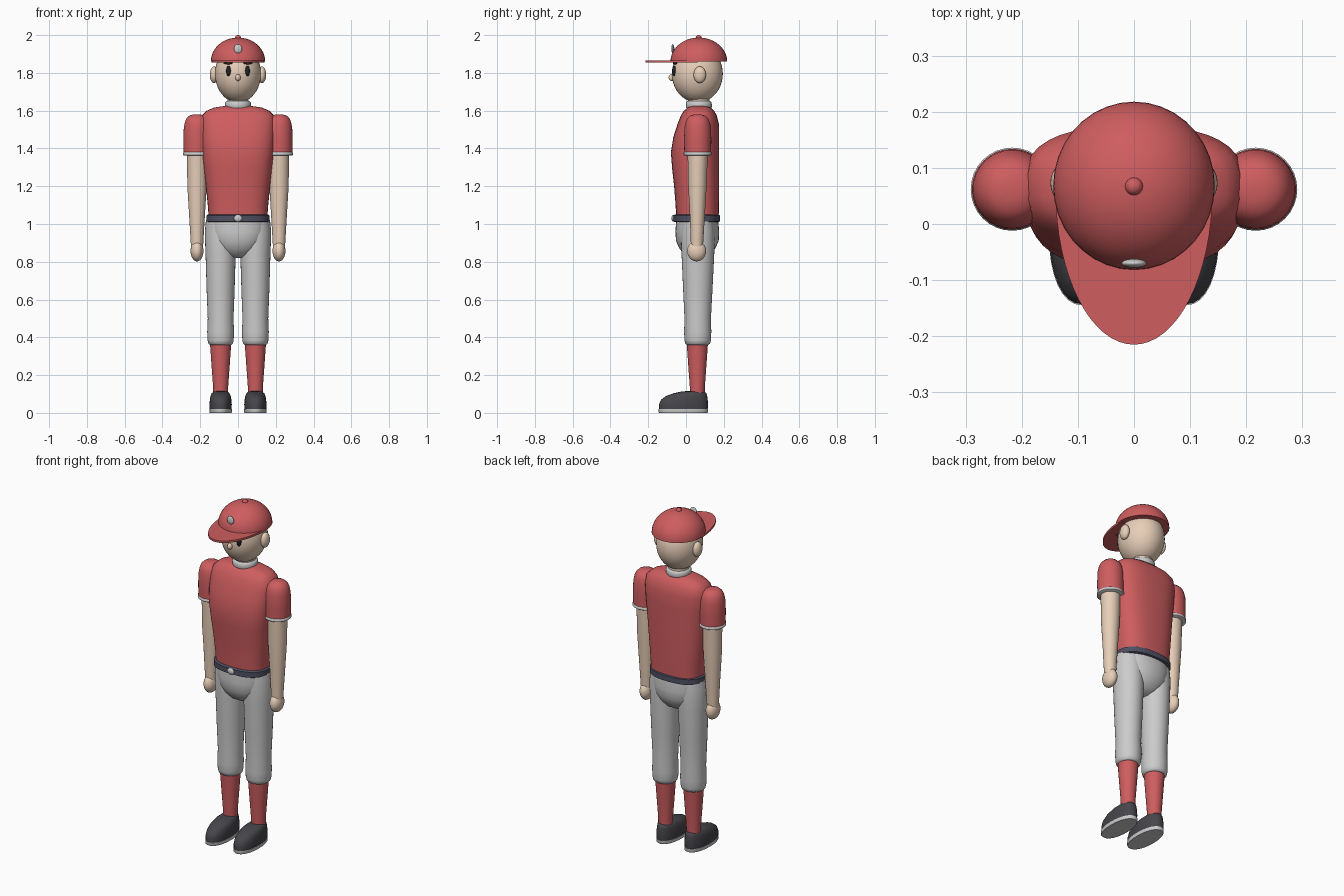
import bpy, bmesh
from math import sin, cos, pi, copysign

if "Cube" in bpy.data.objects:
    bpy.data.objects.remove(bpy.data.objects["Cube"])


def material(name, color):
    m = bpy.data.materials.new(name)
    m.diffuse_color = (*color, 1)
    m.use_nodes = True
    m.node_tree.nodes["Principled BSDF"].inputs["Base Color"].default_value = m.diffuse_color
    return m


RED = material("red", (0.62, 0.11, 0.115))
SKIN = material("skin", (0.80, 0.62, 0.48))
NAVY = material("navy", (0.075, 0.08, 0.12))
DARK = material("charcoal", (0.06, 0.06, 0.07))
EYE = material("eye", (0.015, 0.015, 0.02))
BROWN = material("brown", (0.08, 0.035, 0.02))


def finish(name, bm, mat, angle=50):
    bmesh.ops.recalc_face_normals(bm, faces=bm.faces)
    me = bpy.data.meshes.new(name)
    bm.to_mesh(me)
    bm.free()
    ob = bpy.data.objects.new(name, me)
    bpy.context.collection.objects.link(ob)
    if mat:
        me.materials.append(mat)
    bpy.ops.object.select_all(action='DESELECT')
    ob.select_set(True)
    bpy.context.view_layer.objects.active = ob
    bpy.ops.object.shade_smooth_by_angle(angle=angle * pi / 180)
    return ob


def loft(name, rings, mat=None, cx=0, power=2, n=32, angle=50):
    """Stack of (z, rx, y front, y back) superelliptic rings."""
    bm = bmesh.new()
    loops = []
    for z, rx, y0, y1 in rings:
        loop = []
        for i in range(n):
            c, s = cos(2 * pi * i / n), sin(2 * pi * i / n)
            x = copysign(abs(c) ** (2 / power), c) * rx
            y = copysign(abs(s) ** (2 / power), s) * (y1 - y0) / 2
            loop.append(bm.verts.new((cx + x, (y0 + y1) / 2 + y, z)))
        loops.append(loop)
    for a, b in zip(loops, loops[1:]):
        for i in range(n):
            j = (i + 1) % n
            bm.faces.new((a[i], a[j], b[j], b[i]))
    bm.faces.new(loops[0])
    bm.faces.new(loops[-1])
    return finish(name, bm, mat, angle)


def tube(name, profile, mat=None, cx=0, cy=0.06, **kw):
    """Round loft from (z, radius) pairs."""
    return loft(name, [(z, r, cy - r, cy + r) for z, r in profile], mat, cx, **kw)


def ball(name, loc, size, mat=None, seg=24):
    bm = bmesh.new()
    bmesh.ops.create_uvsphere(bm, u_segments=seg, v_segments=seg // 2 + 2, radius=1)
    for v in bm.verts:
        v.co = [loc[k] + v.co[k] * size[k] for k in range(3)]
    return finish(name, bm, mat)


# Jersey, belt and seat of the trousers
loft("jersey", [(1.03, .155, -.052, .173), (1.10, .16, -.055, .174), (1.20, .17, -.063, .175),
                (1.30, .181, -.074, .175), (1.38, .19, -.08, .175), (1.46, .196, -.067, .175),
                (1.53, .197, -.045, .174), (1.575, .19, -.027, .163), (1.60, .165, -.01, .148),
                (1.617, .125, .01, .13), (1.626, .06, .03, .10)], RED, power=2.7, n=40, angle=65)
loft("belt", [(1.01, .16, -.06, .172), (1.014, .167, -.067, .18), (1.045, .167, -.067, .18),
              (1.05, .16, -.06, .172)], NAVY, power=2.5, n=40)
ball("belt_buckle", (0, -.068, 1.03), (.022, .009, .018))
loft("trouser_seat", [(1.02, .16, -.052, .17), (.96, .158, -.056, .176), (.91, .14, -.053, .173),
                      (.87, .115, -.035, .155), (.84, .085, -.01, .13), (.82, .045, .025, .095)],
     power=2.2, angle=70)

# Neck and collar
tube("neck", [(1.58, .058), (1.70, .056)], SKIN, cy=.068)
tube("collar", [(1.615, .066), (1.622, .069), (1.643, .068), (1.65, .062)], cy=.068)

# Head and face
ball("head", (0, .06, 1.795), (.122, .135, .152), SKIN, 36)
ball("nose", (0, -.076, 1.775), (.014, .016, .018), SKIN, 16)
for side, label in ((-1, "right"), (1, "left")):
    ball(label + "_ear", (side * .127, .073, 1.79), (.022, .033, .044), SKIN)
    ball(label + "_eye", (side * .05, -.062, 1.81), (.013, .012, .027), EYE, 16)
    ball(label + "_eyebrow", (side * .052, -.058, 1.852), (.024, .012, .007), BROWN, 16)

# Cap: crown, brim, button and plain front disc
steps = 12
loft("cap_crown", [(1.86 + .127 * sin(t), .144 * cos(t), .068 - .15 * cos(t), .068 + .15 * cos(t))
                   for t in [pi / 2 * i / (steps + .3) for i in range(steps + 1)]], RED, n=36)
ball("cap_button", (0, .067, 1.985), (.016, .016, .015), RED, 16)
ball("cap_badge", (0, -.07, 1.928), (.022, .008, .024))
bm = bmesh.new()
edge = [bm.verts.new((.14 * cos(pi + pi * i / 32), .06 + .275 * sin(pi + pi * i / 32), 1.854))
        for i in range(33)]
face = bm.faces.new(edge)
top = bmesh.ops.extrude_face_region(bm, geom=[face])["geom"]
bmesh.ops.translate(bm, vec=(0, 0, .012), verts=[v for v in top if isinstance(v, bmesh.types.BMVert)])
finish("cap_brim", bm, RED)

for side, label in ((-1, "right"), (1, "left")):
    # Arm, sleeve and hand
    ax = side * .217
    tube(label + "_sleeve", [(1.37, .071), (1.45, .072), (1.51, .07), (1.54, .064), (1.56, .055),
                             (1.574, .04), (1.58, .018)], RED, ax, .062, angle=60)
    tube(label + "_sleeve_trim", [(1.363, .07), (1.366, .074), (1.378, .074), (1.382, .07)],
         None, ax, .062)
    loft(label + "_arm", [(1.40, .054, .008, .116), (1.20, .051, .012, .109),
                          (1.05, .042, .02, .1), (.88, .032, .026, .09)], SKIN, ax)
    ball(label + "_hand", (ax, .056, .857), (.034, .05, .055), SKIN)

    # Trouser leg gathered below the knee, and sock
    lx = side * .092
    loft(label + "_trouser_leg", [(1.02, .078, -.022, .145), (.95, .084, -.027, .152),
                                  (.85, .08, -.024, .15), (.65, .074, -.015, .14),
                                  (.50, .068, -.008, .132), (.43, .071, -.01, .134),
                                  (.385, .069, -.008, .132), (.367, .065, -.004, .128),
                                  (.36, .056, .005, .118)], None, lx)
    tube(label + "_sock", [(.08, .039), (.14, .04), (.25, .048), (.38, .057)], RED, lx)

    # Shoe and sole
    loft(label + "_shoe_sole", [(0, .058, -.142, .114), (.004, .06, -.145, .117),
                                (.02, .06, -.145, .117)], None, lx, power=2.2)
    loft(label + "_shoe", [(.018, .058, -.143, .115), (.045, .059, -.143, .116),
                           (.07, .057, -.132, .115), (.09, .053, -.105, .112),
                           (.104, .047, -.065, .108), (.112, .038, -.03, .098),
                           (.115, .02, .0, .08)], DARK, lx, power=2.2, angle=70)
